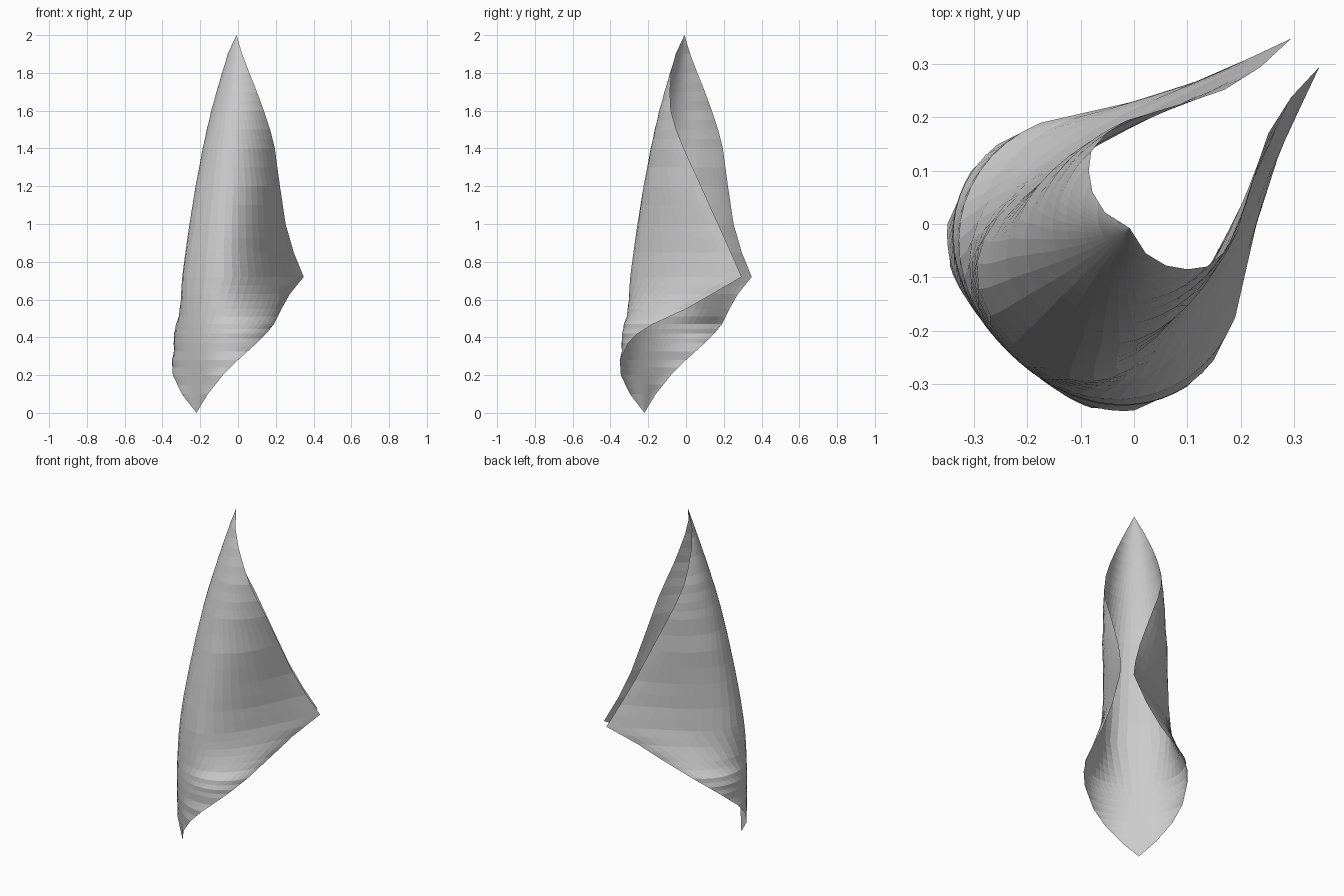
import bpy, bmesh, math
from mathutils import Vector

if "Cube" in bpy.data.objects:
    bpy.data.objects.remove(bpy.data.objects["Cube"])

# Height, spine offset along the x=y diagonal, hem point x, y, hem direction (degrees)
SECTIONS = [
    (2.00, -0.011, -0.008, -0.008, -45),
    (1.90, -0.043, 0.022, -0.055, 0),
    (1.80, -0.075, 0.060, -0.078, 20),
    (1.70, -0.106, 0.100, -0.085, 35),
    (1.60, -0.136, 0.137, -0.080, 48),
    (1.50, -0.165, 0.170, -0.052, 58),
    (1.40, -0.191, 0.195, -0.012, 67),
    (1.20, -0.236, 0.222, 0.080, 77),
    (1.00, -0.275, 0.252, 0.170, 72),
    (0.85, -0.301, 0.295, 0.238, 65),
    (0.72, -0.319, 0.348, 0.295, 60),
    (0.63, -0.328, 0.275, 0.140, 70),
    (0.55, -0.333, 0.230, 0.000, 76),
    (0.47, -0.336, 0.190, -0.175, 68),
    (0.42, -0.337, 0.150, -0.255, 52),
    (0.37, -0.337, 0.100, -0.305, 32),
    (0.28, -0.334, 0.000, -0.350, 5),
    (0.20, -0.328, -0.080, -0.345, -18),
    (0.10, -0.320, -0.160, -0.297, -36),
    (0.00, -0.311, -0.220, -0.220, -45),
]
COLS = 14


def half_section(z, d, x, y, ang):
    """Curve from the spine to the right hem at one height."""
    p0 = Vector((d, d)) / math.sqrt(2)
    p3 = Vector((x, y))
    turn = math.radians(max(ang + 45, 1))
    h = (p3 - p0).length * (4 / 3 * math.tan(turn / 4)) / (2 * math.sin(turn / 2))
    a = math.radians(ang)
    p1 = p0 + Vector((1, -1)).normalized() * h * 1.12
    p2 = p3 - Vector((math.cos(a), math.sin(a))) * h
    pts = []
    for i in range(COLS + 1):
        t = i / COLS
        s = 1 - t
        p = p0 * s**3 + p1 * 3 * s * s * t + p2 * 3 * s * t * t + p3 * t**3
        pts.append(Vector((p.x, p.y, z)))
    return pts


# Rows, with one extra section between each pair
rows = []
for s0, s1 in zip(SECTIONS, SECTIONS[1:]):
    rows += [s0, tuple((a + b) / 2 for a, b in zip(s0, s1))]
rows.append(SECTIONS[-1])

# Folded sheet, mirrored across the x=y plane
bm = bmesh.new()
grid = []
for r in rows:
    right = half_section(*r)
    left = [Vector((p.y, p.x, p.z)) for p in right[:0:-1]]
    grid.append([bm.verts.new(p) for p in left + right])
for ra, rb in zip(grid, grid[1:]):
    for i in range(len(ra) - 1):
        bm.faces.new((ra[i], rb[i], rb[i + 1], ra[i + 1]))
bmesh.ops.remove_doubles(bm, verts=bm.verts, dist=0.0008)

mesh = bpy.data.meshes.new("folded_sheet")
bm.to_mesh(mesh)
bm.free()
bpy.context.collection.objects.link(bpy.data.objects.new("folded_sheet", mesh))
